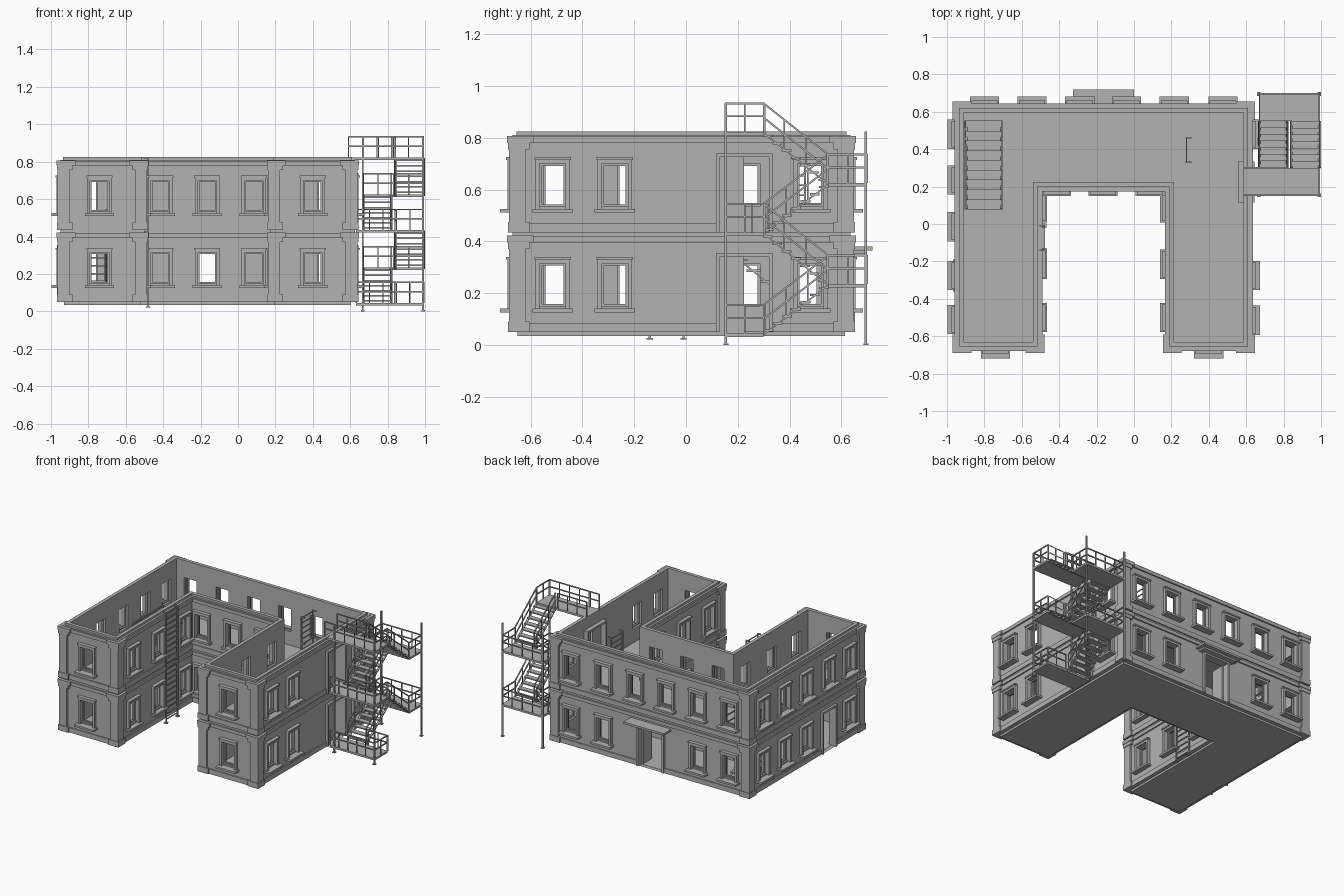
import bpy, bmesh
from mathutils import Vector, Matrix

if "Cube" in bpy.data.objects:
    bpy.data.objects.remove(bpy.data.objects["Cube"], do_unlink=True)

GREY = (0.45, 0.45, 0.45, 1)
concrete = bpy.data.materials.new("light_grey")
concrete.use_nodes = True
concrete.diffuse_color = GREY
concrete.node_tree.nodes["Principled BSDF"].inputs["Base Color"].default_value = GREY

# Footprint of the outer wall faces, courtyard open to the front
X0, X1, Y0, Y1 = -0.95, 0.625, -0.67, 0.635
CX0, CX1, CY = -0.50, 0.175, 0.185
THICK = 0.04
STOREYS = (0.05, 0.435)


def finish(name, bm):
    bmesh.ops.recalc_face_normals(bm, faces=bm.faces)
    mesh = bpy.data.meshes.new(name)
    bm.to_mesh(mesh)
    bm.free()
    mesh.materials.append(concrete)
    ob = bpy.data.objects.new(name, mesh)
    bpy.context.collection.objects.link(ob)
    return ob


def box(bm, xs, ys, zs):
    lo = Vector(min(v) for v in (xs, ys, zs))
    hi = Vector(max(v) for v in (xs, ys, zs))
    m = Matrix.Translation((lo + hi) / 2) @ Matrix.Diagonal((*(hi - lo), 1))
    bmesh.ops.create_cube(bm, size=1, matrix=m)


def beam(bm, a, b, w=0.008, h=None):
    a, b = Vector(a), Vector(b)
    d = b - a
    m = (Matrix.Translation((a + b) / 2) @ d.to_track_quat("Z", "X").to_matrix().to_4x4()
         @ Matrix.Diagonal((h or w, w, d.length, 1)))
    bmesh.ops.create_cube(bm, size=1, matrix=m)


def outline(d):
    return [(X0 - d, Y0 - d), (CX0 + d, Y0 - d), (CX0 + d, CY - d), (CX1 - d, CY - d),
            (CX1 - d, Y0 - d), (X1 + d, Y0 - d), (X1 + d, Y1 + d), (X0 - d, Y1 + d)]


def ring(name, d_out, d_in, z0, z1):
    bm = bmesh.new()
    loops = [[bm.verts.new((*p, z)) for p in outline(d)]
             for d, z in ((d_out, z0), (d_out, z1), (d_in, z1), (d_in, z0))]
    for a, b in zip(loops, loops[1:] + loops[:1]):
        for i in range(len(a)):
            j = (i + 1) % len(a)
            bm.faces.new((a[i], a[j], b[j], b[i]))
    return finish(name, bm)


def slab(name, d, z0, z1):
    bm = bmesh.new()
    face = bm.faces.new([bm.verts.new((*p, z0)) for p in outline(d)])
    new = bmesh.ops.extrude_face_region(bm, geom=[face])["geom"]
    bmesh.ops.translate(bm, vec=(0, 0, z1 - z0),
                        verts=[v for v in new if isinstance(v, bmesh.types.BMVert)])
    return finish(name, bm)


def cut(targets, cutter):
    for ob in targets:
        mod = ob.modifiers.new("openings", "BOOLEAN")
        mod.object, mod.solver = cutter, "EXACT"
        deps = bpy.context.evaluated_depsgraph_get()
        mesh = bpy.data.meshes.new_from_object(ob.evaluated_get(deps))
        ob.modifiers.clear()
        ob.data = mesh
    bpy.data.objects.remove(cutter, do_unlink=True)


def wall_box(bm, wall, us, ds, zs):
    """Box on a wall: us along it, ds outward from its face."""
    axis, plane, sign = wall
    ds = [plane + sign * d for d in ds]
    box(bm, *((ds, us) if axis == "x" else (us, ds)), zs)


# Walls: (axis, face, outward sign), window centres, door (centre, width, storeys)
SIDE = (0.48, 0.235, -0.015, -0.275, -0.51)
COURT = (0.085, -0.215, -0.5)
WALLS = [
    (("x", X0, -1), SIDE, (-0.275, 0.14, 1)),
    (("x", X1, 1), (0.48, -0.275, -0.515), (0.225, 0.19, 2)),
    (("y", Y1, 1), (-0.8, -0.545, -0.29, -0.04, 0.215, 0.475), (-0.165, 0.19, 1)),
    (("y", Y0, -1), (-0.74,), None),
    (("y", Y0, -1), (0.4,), None),
    (("x", CX0, 1), COURT, None),
    (("x", CX1, -1), COURT, None),
    (("y", CY, -1), (-0.415, -0.165, 0.085), None),
]

# Shell, bands and floors
shell = [ring("walls", 0, -THICK, 0.05, 0.81)]
for s in STOREYS:
    shell.append(ring("plinth_band", 0.008, -0.01, s, s + 0.035))
    shell.append(ring("frieze_band", 0.01, -0.01, s + 0.345, s + 0.37))
ring("parapet_rim", -0.015, -THICK, 0.805, 0.825)
slab("ground_slab", -0.02, 0.035, 0.052)
upper_floor = slab("upper_floor", -0.03, 0.42, 0.435)
well = bmesh.new()
box(well, (-0.905, -0.70), (0.08, 0.55), (0.3, 0.6))
cut([upper_floor], finish("stairwell_cutter", well))

# Windows and doors
holes, surrounds, sills, casements, frames, leaves = (bmesh.new() for _ in range(6))
for wall, centres, door in WALLS:
    for level, s in enumerate(STOREYS):
        has_door = door and level < door[2]
        for c in centres:
            if has_door and abs(c - door[0]) < 0.2:
                continue
            r, z0, z1 = 0.05, s + 0.1, s + 0.265
            wall_box(holes, wall, (c - r, c + r), (-0.1, 0.1), (z0, z1))
            for k in (-1, 1):
                wall_box(surrounds, wall, (c + k * r, c + k * 0.066), (-0.005, 0.02), (z0 - 0.01, z1 + 0.015))
                wall_box(casements, wall, (c + k * r, c + k * 0.042), (-0.025, -0.012), (z0, z1))
            for za, zb in ((z0, z0 + 0.008), (z1 - 0.008, z1)):
                wall_box(casements, wall, (c - r, c + r), (-0.025, -0.012), (za, zb))
            wall_box(surrounds, wall, (c - r, c + r), (-0.005, 0.02), (z1, z1 + 0.015))
            wall_box(surrounds, wall, (c - 0.07, c + 0.07), (-0.005, 0.026), (z1 + 0.015, z1 + 0.025))
            wall_box(sills, wall, (c - 0.078, c + 0.078), (-0.005, 0.036 if wall[1] in (CX0, CX1, CY) else 0.048),
                     (z0 - 0.024, z0 - 0.01))
        if has_door:
            c, r, top = door[0], door[1] / 2, s + 0.29
            wall_box(holes, wall, (c - r, c + r), (-0.1, 0.1), (s, top))
            deep = -0.07 if door[2] == 2 else -THICK
            for k in (-1, 1):
                wall_box(frames, wall, (c + k * r, c + k * (r + 0.015)), (deep, 0.018), (s, top + 0.015))
            wall_box(frames, wall, (c - r, c + r), (deep, 0.018), (top, top + 0.015))
            if door[2] == 2:   # one fixed leaf, one open
                wall_box(leaves, wall, (c - r, c), (-0.03, -0.02), (s, top))
            else:              # leaves swung inward
                for k in ((-1, 1) if r > 0.08 else (1,)):
                    wall_box(leaves, wall, (c + k * r, c + k * (r - 0.01)), (-0.13, -0.03), (s, top))
cut(shell, finish("opening_cutter", holes))
for name, bm in (("window_surrounds", surrounds), ("window_sills", sills), ("window_casements", casements),
                 ("door_frames", frames), ("door_leaves", leaves)):
    finish(name, bm)

# Entrance canopy
bm = bmesh.new()
box(bm, (-0.325, 0), (Y1 - 0.01, 0.72), (0.365, 0.38))
box(bm, (-0.3, -0.025), (Y1 - 0.01, 0.69), (0.352, 0.365))
finish("entrance_canopy", bm)

# Corner pilasters with bases and capitals
bm = bmesh.new()
for cx, cy, ix, iy in ((X0, Y0, 1, 1), (CX0, Y0, -1, 1), (CX1, Y0, 1, 1),
                       (X1, Y0, -1, 1), (X0, Y1, 1, -1), (X1, Y1, -1, -1)):
    for s in STOREYS:
        for reach, p, za, zb in ((0.05, 0.014, 0, 0.37), (0.065, 0.018, 0, 0.04),
                                 (0.065, 0.018, 0.32, 0.345), (0.08, 0.021, 0.345, 0.372)):
            box(bm, (cx - ix * p, cx + ix * reach), (cy - iy * p, cy + iy * 0.01), (s + za, s + zb))
            box(bm, (cx - ix * p, cx + ix * 0.01), (cy - iy * p, cy + iy * reach), (s + za, s + zb))
finish("corner_pilasters", bm)


# Ladders
def ladder(name, x, ya, yb, z0, z1, hook, rungs):
    bm = bmesh.new()
    for y in (ya, yb):
        beam(bm, (x, y, z0), (x, y, z1), 0.008)
        for z in (z1 - 0.004, (z0 + z1) / 2):
            beam(bm, (x, y, z), (x + hook, y, z), 0.008)
        box(bm, (x - 0.012, x + 0.012), (y - 0.012, y + 0.012), (z0, z0 + 0.006))
    for i in range(rungs):
        z = z0 + (i + 0.7) * (z1 - z0) / rungs
        beam(bm, (x, ya, z), (x, yb, z), 0.006)
    finish(name, bm)


ladder("courtyard_ladder", -0.48, -0.14, -0.01, 0.02, 0.825, -0.025, 20)
ladder("roof_ladder", 0.28, 0.33, 0.46, 0.435, 0.82, 0.028, 10)


# Stair flights and railings
def flight(bm, x0, x1, a, b, n, rail):
    (ya, za), (yb, zb) = a, b
    step = (yb - ya) / n
    for i in range(n):
        y, z = ya + step * i, za + (zb - za) * (i + 0.6) / n
        box(bm, (x0, x1), (y, y + step * 1.05), (z - 0.004, z + 0.004))
    for x in (x0 + 0.003, x1 - 0.003):
        beam(bm, (x, ya, za), (x, yb, zb), 0.014, 0.006)
        for h in rail:
            beam(bm, (x, ya, za + h), (x, yb, zb + h), 0.007)
        for t in (0.02, 0.35, 0.68, 0.98) if rail else ():
            y, z = ya + (yb - ya) * t, za + (zb - za) * t
            beam(bm, (x, y, z), (x, y, z + rail[-1]), 0.006)


def railing(bm, a, b, z, n):
    a, b = Vector((*a, z)), Vector((*b, z))
    for h in (0.06, 0.11):
        beam(bm, a + Vector((0, 0, h)), b + Vector((0, 0, h)), 0.007)
    for i in range(n + 1):
        p = a.lerp(b, i / n)
        beam(bm, p, p + Vector((0, 0, 0.113)), 0.006)


bm = bmesh.new()
flight(bm, -0.9, -0.705, (0.55, 0.05), (0.08, 0.43), 9, ())
for x, y in ((-0.9, 0.43), (-0.705, 0.55)):
    railing(bm, (x, 0.08), (x, y), 0.435, 4)
finish("indoor_stair", bm)

# Outdoor escape stair
L, M0, M1, R = 0.667, 0.822, 0.838, 0.995
NEAR, A, B, FAR = 0.15, 0.30, 0.55, 0.70
bm, rails = bmesh.new(), bmesh.new()
for z, x in ((0.045, 0.632), (0.435, 0.632), (0.823, 0.59)):
    box(bm, (x, R), (NEAR, A), (z - 0.014, z))
    railing(rails, (x, NEAR + 0.004), (R - 0.004, NEAR + 0.004), z, 5)
    railing(rails, (R - 0.004, NEAR + 0.004), (R - 0.004, A), z, 2)
railing(rails, (0.59, A), (M0, A), 0.823, 3)
railing(rails, (M1, A), (R, A), 0.045, 2)
for z in (0.235, 0.625):
    box(bm, (L, R), (B, FAR), (z - 0.014, z))
    railing(rails, (L, FAR - 0.004), (R, FAR - 0.004), z, 4)
    for x in (L + 0.004, R - 0.004):
        railing(rails, (x, B), (x, FAR), z, 2)
for x0, x1, a, b in ((L, M0, (A, 0.04), (B, 0.23)), (M1, R, (B, 0.23), (A, 0.43)),
                     (L, M0, (A, 0.43), (B, 0.62)), (M1, R, (B, 0.62), (A, 0.818))):
    flight(bm, x0, x1, a, b, 7, (0.06, 0.115))
finish("escape_stair", bm)
finish("escape_railings", rails)

# Escape stair posts with foot plates
bm = bmesh.new()
for x in (L, R - 0.005):
    for y, top in ((NEAR + 0.004, 0.935), (FAR - 0.005, 0.825)):
        beam(bm, (x, y, 0), (x, y, top), 0.01)
        box(bm, (x - 0.01, x + 0.01), (y - 0.01, y + 0.01), (0, 0.006))
finish("escape_posts", bm)
